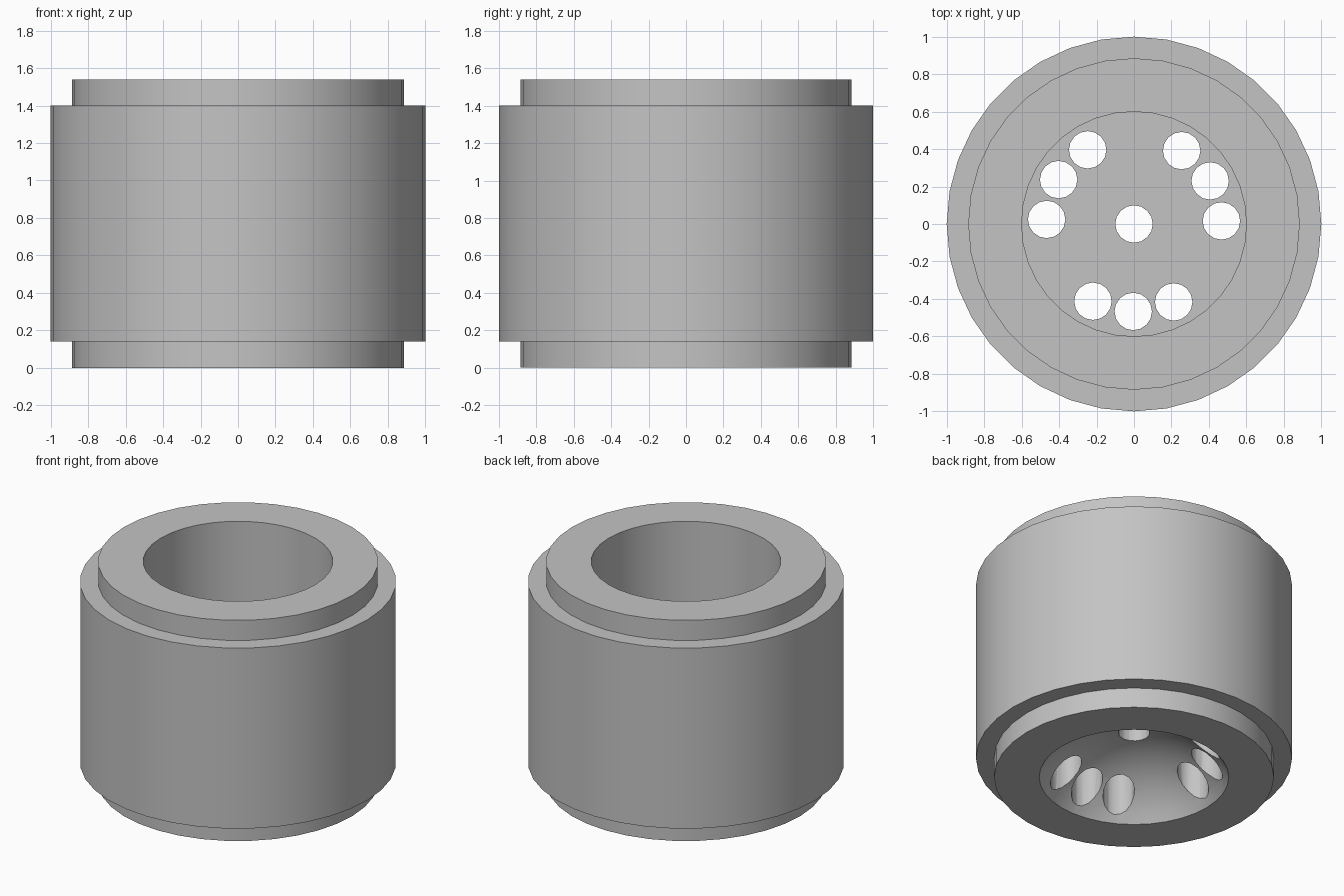
import bpy, bmesh, math
from mathutils import Matrix, Vector

cube = bpy.data.objects.get("Cube")
if cube:
    bpy.data.objects.remove(cube, do_unlink=True)

HEIGHT, STEP = 1.54, 0.14
OUTER, COLLAR, BORE = 1.0, 0.885, 0.6
FLOOR, DOME = 0.5, 0.33
SIDES = 36

steel = bpy.data.materials.new("plain grey metal")
steel.use_nodes = True
grey = (0.55, 0.55, 0.55, 1)
steel.diffuse_color = grey
steel.node_tree.nodes["Principled BSDF"].inputs["Base Color"].default_value = grey


def make_object(name, bm):
    bmesh.ops.recalc_face_normals(bm, faces=bm.faces)
    mesh = bpy.data.meshes.new(name)
    bm.to_mesh(mesh)
    bm.free()
    obj = bpy.data.objects.new(name, mesh)
    mesh.materials.append(steel)
    bpy.context.collection.objects.link(obj)
    return obj


# Shallow spherical hollow in the underside
radius = (BORE ** 2 + DOME ** 2) / (2 * DOME)
half_angle = math.asin(BORE / radius)
steps = 10
dome = [(radius * math.sin(half_angle * i / steps),
         DOME - radius + radius * math.cos(half_angle * i / steps))
        for i in range(steps + 1)]

# Whole body as one turned profile: hollow, collars, barrel, bore, floor
profile = dome + [(COLLAR, 0), (COLLAR, STEP), (OUTER, STEP),
                  (OUTER, HEIGHT - STEP), (COLLAR, HEIGHT - STEP),
                  (COLLAR, HEIGHT), (BORE, HEIGHT), (BORE, FLOOR), (0, FLOOR)]
bm = bmesh.new()
verts = [bm.verts.new((x, 0, z)) for x, z in profile]
edges = [bm.edges.new(pair) for pair in zip(verts, verts[1:])]
bmesh.ops.spin(bm, geom=verts + edges, cent=(0, 0, 0), axis=(0, 0, 1),
               angle=math.tau, steps=SIDES, use_merge=True)
bmesh.ops.remove_doubles(bm, verts=bm.verts, dist=0.0001)
body = make_object("cylindrical_body", bm)

# Drill pattern: a centre hole and three groups of three
places = [Vector((0, 0, 0))]
for group in range(3):
    for hole in range(3):
        a = math.radians(2 + 120 * group + 27.5 * hole)
        places.append(Vector((0.467 * math.cos(a), 0.467 * math.sin(a), 0)))
bm = bmesh.new()
for place in places:
    bmesh.ops.create_cone(bm, cap_ends=True, segments=16, radius1=0.1, radius2=0.1,
                          depth=1.0, matrix=Matrix.Translation(place + Vector((0, 0, 0.3))))
drill = make_object("hole_cutter", bm)
drill.hide_render = True

# Cut the holes and shade smoothly
cut = body.modifiers.new("holes", 'BOOLEAN')
cut.operation = 'DIFFERENCE'
cut.solver = 'EXACT'
cut.object = drill
bpy.ops.object.select_all(action='DESELECT')
bpy.context.view_layer.objects.active = body
body.select_set(True)
bpy.ops.object.modifier_apply(modifier=cut.name)
bpy.data.objects.remove(drill, do_unlink=True)
bpy.ops.object.shade_smooth_by_angle(angle=math.radians(30))
